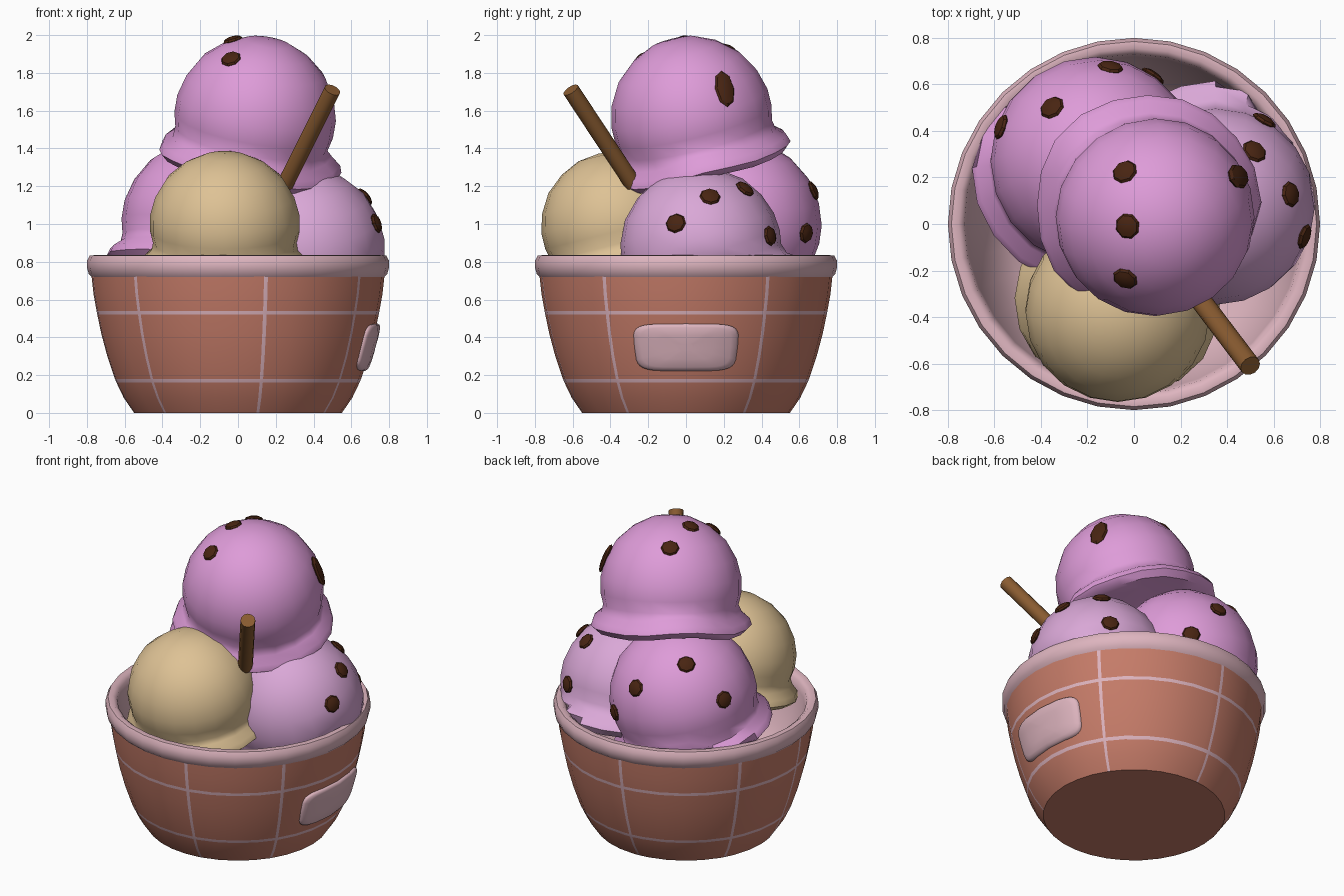
import bpy, bmesh, math
from mathutils import Vector

cube = bpy.data.objects.get("Cube")
if cube:
    bpy.data.objects.remove(cube, do_unlink=True)


def material(name, rgb):
    m = bpy.data.materials.new(name)
    m.use_nodes = True
    m.diffuse_color = (*rgb, 1)
    node = next(n for n in m.node_tree.nodes if n.type == "BSDF_PRINCIPLED")
    node.inputs["Base Color"].default_value = (*rgb, 1)
    node.inputs["Roughness"].default_value = 0.7
    return m


TERRACOTTA = material("terracotta", (0.56, 0.20, 0.14))
PALE_PINK = material("pale pink glaze", (0.73, 0.46, 0.52))
BERRY = material("berry ice cream", (0.73, 0.33, 0.69))
LIGHT_BERRY = material("light berry ice cream", (0.70, 0.39, 0.68))
VANILLA = material("vanilla ice cream", (0.73, 0.54, 0.30))
CHOCOLATE = material("chocolate", (0.065, 0.018, 0.006))
WAFER = material("wafer brown", (0.25, 0.105, 0.03))


def finish(name, bm, mats, angle=40):
    bmesh.ops.recalc_face_normals(bm, faces=bm.faces)
    mesh = bpy.data.meshes.new(name)
    bm.to_mesh(mesh)
    bm.free()
    for m in mats:
        mesh.materials.append(m)
    obj = bpy.data.objects.new(name, mesh)
    bpy.context.collection.objects.link(obj)
    bpy.ops.object.select_all(action="DESELECT")
    obj.select_set(True)
    bpy.context.view_layer.objects.active = obj
    bpy.ops.object.shade_smooth_by_angle(angle=math.radians(angle))
    return obj


def bridge(bm, rings, closed_ring=True):
    """Join neighbouring vertex loops with quads."""
    for a, b in zip(rings, rings[1:]):
        for i in range(len(a)):
            j = (i + 1) % len(a)
            bm.faces.new((a[i], a[j], b[j], b[i]))


def circle(bm, r, z, angles):
    return [bm.verts.new((r * math.sin(a), -r * math.cos(a), z)) for a in angles]


# Bowl wall profile, as radius at a height
WALL = [(0, 0.55), (0.08, 0.605), (0.17, 0.648), (0.3, 0.692), (0.42, 0.724),
        (0.53, 0.747), (0.63, 0.765), (0.73, 0.776)]


def wall(z):
    for (z0, r0), (z1, r1) in zip(WALL, WALL[1:]):
        if z <= z1:
            return r0 + (r1 - r0) * (z - z0) / (z1 - z0)
    return WALL[-1][1]


# Bowl body with grid lines cut in as narrow faces
LINE_ANGLES = [math.radians(d) for d in (11, 56, 124, 184, 240, 278, 315.5)]
LINE_HEIGHTS = (0.17, 0.53)
HALF = 0.01
half_angle = HALF / 0.74
regular = [math.tau * i / 32 for i in range(32)]
angles = [a for a in regular if min(abs(a - l) for l in LINE_ANGLES) > 0.04]
angles += [l + s * half_angle for l in LINE_ANGLES for s in (-1, 1)]
angles.sort()
heights = [z for z, r in WALL if z not in LINE_HEIGHTS]
heights += [z + s * HALF for z in LINE_HEIGHTS for s in (-1, 1)]
heights.sort()
bm = bmesh.new()
rings = [circle(bm, wall(z), z, angles) for z in heights]
bridge(bm, rings)
bm.faces.new(rings[0])
for f in bm.faces:
    c = f.calc_center_median()
    a = math.atan2(c.x, -c.y) % math.tau
    on_row = any(abs(c.z - z) < HALF * 0.5 for z in LINE_HEIGHTS)
    on_column = c.z > 0.02 and any(abs(a - l) < half_angle * 0.5 for l in LINE_ANGLES)
    f.material_index = int(on_row or on_column)
finish("bowl", bm, [TERRACOTTA, PALE_PINK])

# Rolled rim and inner lining
bm = bmesh.new()
LINING = [(0.765, 0.71), (0.79, 0.735), (0.8, 0.77), (0.8, 0.805), (0.785, 0.832),
          (0.755, 0.836), (0.73, 0.815), (0.72, 0.77), (0.7, 0.66), (0.64, 0.5),
          (0.55, 0.36), (0.35, 0.25)]
rings = [circle(bm, r, z, regular) for r, z in LINING]
bridge(bm, rings)
bm.faces.new(rings[-1])
finish("rim_and_lining", bm, [PALE_PINK], 50)

# Curved blank plaque on the bowl's left side
bm = bmesh.new()
rings = []
for scale, lift in ((1, -0.02), (1, 0.006), (0.95, 0.016), (0.84, 0.022), (0.5, 0.024), (0.15, 0.024)):
    ring = []
    for i in range(32):
        t = math.tau * i / 32
        c, s = math.cos(t), math.sin(t)
        y = 0.28 * scale * math.copysign(abs(c) ** 0.4, c)
        z = 0.347 + 0.125 * scale * math.copysign(abs(s) ** 0.4, s)
        r, a = wall(z) + lift, y / 0.71
        ring.append(bm.verts.new((r * math.cos(a), r * math.sin(a), z)))
    rings.append(ring)
bridge(bm, rings)
bm.faces.new(rings[-1])
finish("plaque", bm, [PALE_PINK], 60)

# Scoops: a dome with a wavy skirt, tilted along an axis
DOME = [(0.28, 0.965), (0.54, 0.84), (0.77, 0.64), (0.92, 0.38), (0.99, 0.12), (0.99, -0.1), (0.95, -0.27)]
SKIRT = [(0.99, -0.38), (1.1, -0.47), (1.13, -0.56), (1.04, -0.64), (0.75, -0.6)]


def scoop(name, centre, radius, axis, mat, skirt=1.0, phase=0.0, squash=1.0):
    turn = Vector((0, 0, 1)).rotation_difference(Vector(axis).normalized())
    bm = bmesh.new()

    def place(r, z):
        p = Vector(centre) + turn @ Vector((r[0], r[1], z * squash)) * radius
        flat = math.hypot(p.x, p.y)
        limit = 0.71 if p.z > 0.66 else wall(max(p.z, 0)) - 0.06
        if p.z < 0.8 and flat > limit:  # stay inside the bowl
            p.x, p.y = p.x * limit / flat, p.y * limit / flat
        return bm.verts.new(p)

    rings = []
    for k, (r, z) in enumerate(DOME + SKIRT):
        ring = []
        for i in range(20):
            a = math.tau * i / 20
            wave = math.sin(3 * a + phase) + 0.6 * math.sin(5 * a + 2 * phase)
            ragged = k >= len(DOME)
            rr = r * skirt * (1 + 0.022 * wave) if ragged else r
            zz = z + 0.03 * wave if ragged else z
            ring.append(place((rr * math.cos(a), rr * math.sin(a)), zz))
        rings.append(ring)
    bridge(bm, rings)
    for ring, z in ((rings[0], 1), (rings[-1], -0.58)):
        tip = place((0, 0), z)
        for i in range(20):
            bm.faces.new((ring[i], ring[(i + 1) % 20], tip))
    finish(name, bm, [mat], 50)


TOP = ((0.09, 0.03, 1.565), 0.43)
BACK = ((-0.17, 0.27, 1.0), 0.45)
SIDE = ((0.35, 0.08, 0.87), 0.43)
scoop("top_scoop", *TOP, (0.17, -0.25, 1), BERRY, 1.0, 1.0)
scoop("back_scoop", *BACK, (0.17, 0.14, 1), BERRY, 0.97, 2.2)
scoop("side_scoop", *SIDE, (0, -0.35, 1), LIGHT_BERRY, 1.0, 0.4)
scoop("vanilla_scoop", (-0.07, -0.37, 1.0), 0.4, (0, -0.25, 1), VANILLA, 0.98, 3.0, 0.96)

# Chocolate chips pressed into the berry scoops
CHIPS = {
    "top": (TOP, [(-0.05, 0.24, 1.95), (-0.03, -0.01, 1.98), (-0.04, -0.24, 1.88), (0.46, 0.21, 1.72)]),
    "back": (BACK, [(-0.1, 0.68, 1.18), (-0.36, 0.51, 1.35), (-0.58, 0.42, 1.13), (0.09, 0.65, 0.95)]),
    "side": (SIDE, [(0.53, 0.33, 1.21), (0.69, 0.13, 1.16), (0.75, -0.06, 1.01), (0.57, 0.46, 0.94)]),
}
for group, ((centre, radius), spots) in CHIPS.items():
    for n, spot in enumerate(spots):
        out = (Vector(spot) - Vector(centre)).normalized()
        long = 1.9 if group == "top" and n == 3 else 1.0
        turn = out.to_track_quat("Z", "Y")
        bm = bmesh.new()
        bmesh.ops.create_uvsphere(bm, u_segments=8, v_segments=6, radius=1)
        for v in bm.verts:
            local = Vector((v.co.x * 0.056, v.co.y * 0.054 * long, v.co.z * 0.022))
            v.co = Vector(centre) + out * (radius * 0.99) + turn @ local
        finish(f"{group}_chip_{n + 1}", bm, [CHOCOLATE], 25)

# Wafer stick
low, high = Vector((0.25, -0.28, 1.21)), Vector((0.5, -0.61, 1.71))
turn = (high - low).to_track_quat("Z", "Y")
bm = bmesh.new()
bmesh.ops.create_cone(bm, cap_ends=True, segments=12, radius1=0.045, radius2=0.045, depth=(high - low).length)
for v in bm.verts:
    v.co = (low + high) / 2 + turn @ v.co
finish("wafer_stick", bm, [WAFER])
